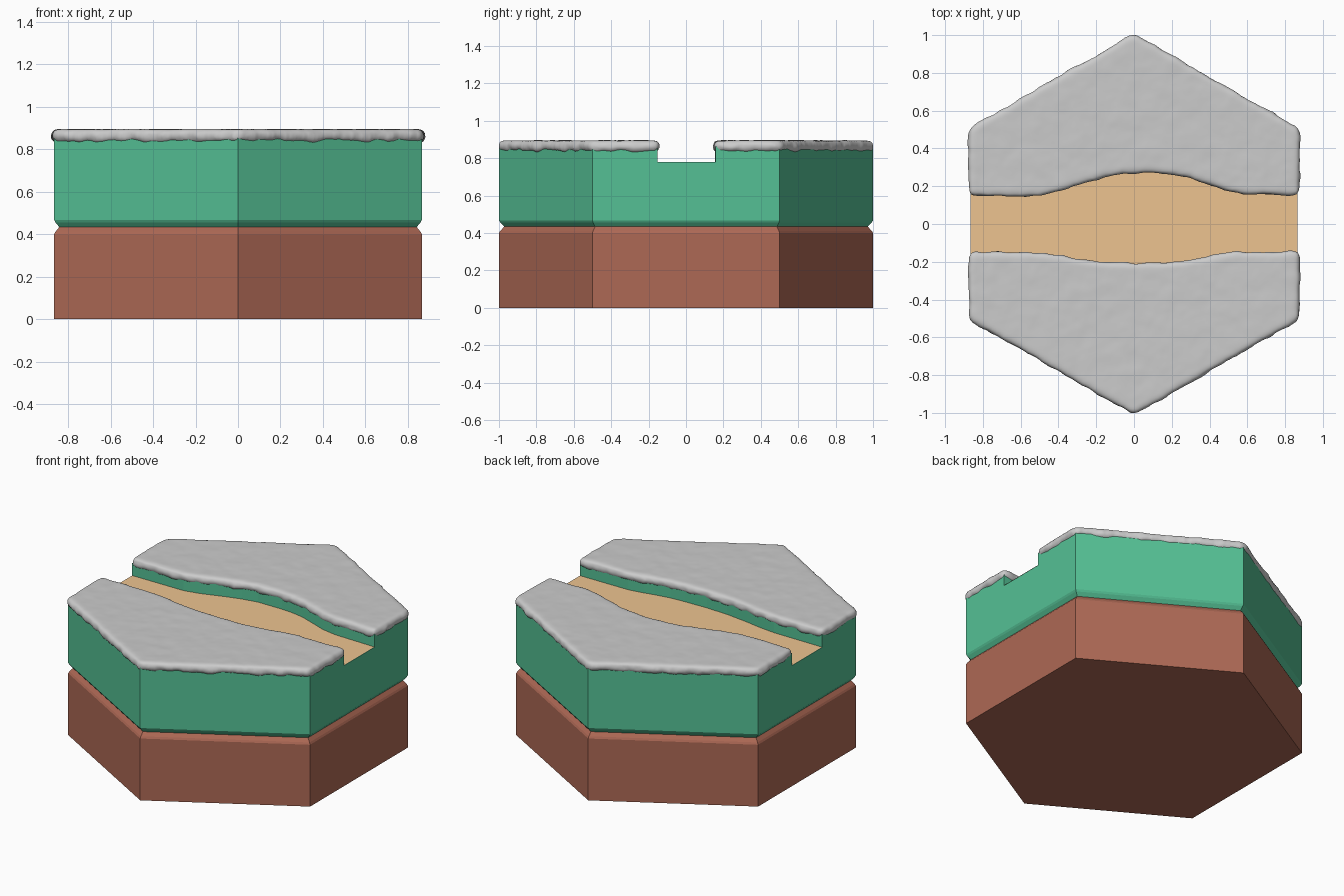
import bpy, bmesh, math
from mathutils import Vector, noise

if "Cube" in bpy.data.objects:
    bpy.data.objects.remove(bpy.data.objects["Cube"])

W = math.sqrt(3) / 2
# channel banks, left to right
UPPER = [(-W, .155), (-.5, .156), (-.4, .178), (-.25, .228), (-.15, .257), (-.05, .276), (.12, .276),
         (.2, .27), (.28, .256), (.38, .22), (.48, .183), (.58, .165), (W, .158)]
LOWER = [(-W, -.155), (-.52, -.157), (-.4, -.17), (-.3, -.188), (-.15, -.207), (0, -.213),
         (.15, -.21), (.25, -.204), (.35, -.188), (.42, -.172), (.52, -.155), (W, -.153)]


def material(name, rgb):
    m = bpy.data.materials.new(name)
    m.diffuse_color = (*rgb, 1)
    m.use_nodes = True
    m.node_tree.nodes["Principled BSDF"].inputs["Base Color"].default_value = m.diffuse_color
    return m


def finish(name, bm, mat=None):
    bmesh.ops.recalc_face_normals(bm, faces=bm.faces)
    me = bpy.data.meshes.new(name)
    bm.to_mesh(me)
    bm.free()
    ob = bpy.data.objects.new(name, me)
    bpy.context.collection.objects.link(ob)
    if mat:
        me.materials.append(mat)
    return ob


def apply_modifier(ob, mod):
    bpy.context.view_layer.objects.active = ob
    bpy.ops.object.modifier_apply(modifier=mod.name)


def prism(outline, z0, z1):
    bm = bmesh.new()
    lo = [bm.verts.new((x, y, z0)) for x, y in outline]
    hi = [bm.verts.new((x, y, z1)) for x, y in outline]
    bm.faces.new(lo)
    bm.faces.new(hi)
    n = len(outline)
    for i in range(n):
        j = (i + 1) % n
        bm.faces.new((lo[i], lo[j], hi[j], hi[i]))
    bmesh.ops.recalc_face_normals(bm, faces=bm.faces)
    return bm


def hex_stack(name, rings, mat):
    bm = bmesh.new()
    loops = [[bm.verts.new((r * math.sin(i * math.pi / 3), r * math.cos(i * math.pi / 3), z))
              for i in range(6)] for r, z in rings]
    for a, b in zip(loops, loops[1:]):
        for i in range(6):
            j = (i + 1) % 6
            bm.faces.new((a[i], a[j], b[j], b[i]))
    bm.faces.new(loops[0])
    bm.faces.new(loops[-1])
    return finish(name, bm, mat)


def snow_cap(name, bank, side):
    # outline overhangs the block and the channel slightly
    o = W + .011
    edge = [(x * o / W, y - side * .008) for x, y in bank]
    outline = edge + [(o, side * .506), (0, side * 1.012), (-o, side * .506)]
    bm = prism(outline, .835, .895)
    # round the plan corners, then the rim
    corners = [e for e in bm.edges if abs(e.verts[0].co.z - e.verts[1].co.z) > .01
               and e.calc_face_angle() > .6]
    bmesh.ops.bevel(bm, geom=corners, offset=.03, segments=5, profile=.5, affect='EDGES')
    bm.normal_update()
    rim = [e for e in bm.edges if abs(e.verts[0].co.z - e.verts[1].co.z) < .001]
    bmesh.ops.bevel(bm, geom=rim, offset=.026, segments=4, profile=.5, affect='EDGES')
    ob = finish(name, bm)
    mod = ob.modifiers.new("remesh", 'REMESH')
    mod.mode = 'VOXEL'
    mod.voxel_size = .012
    apply_modifier(ob, mod)
    # lumpy surface, stronger around the rim
    bm = bmesh.new()
    bm.from_mesh(ob.data)
    bm.normal_update()
    shifts = []
    for v in bm.verts:
        amp = .002 + .008 * (1 - max(0, v.normal.z))
        p = v.co * 13 + Vector((0, 0, side * 5))
        shifts.append(v.normal * amp * (noise.noise(p) + .4 * noise.noise(p * 2.3)))
    for v, s in zip(bm.verts, shifts):
        v.co += s
    bmesh.ops.smooth_vert(bm, verts=bm.verts, factor=.5, use_axis_x=True, use_axis_y=True, use_axis_z=True)
    for v in bm.verts:
        v.co.y = max(-1, min(1, v.co.y))
    for f in bm.faces:
        f.smooth = True
    bm.to_mesh(ob.data)
    bm.free()
    return ob


brown = material("earth", (.42, .14, .09))
green = material("ground", (.09, .53, .30))
tan = material("path", (.85, .55, .28))

# earth base and green block, meeting in a V-groove
hex_stack("earth_base", [(1, 0), (1, .40), (.993, .412), (.972, .434)], brown)
block = hex_stack("ground_block", [(.972, .434), (.993, .456), (1, .468), (1, .862)], green)

# channel cut through the block
channel = [(-1.1, UPPER[0][1])] + UPPER + [(1.1, UPPER[-1][1]), (1.1, LOWER[-1][1])] \
    + LOWER[::-1] + [(-1.1, LOWER[0][1])]
cutter = finish("channel_cutter", prism(channel, .78, 1.1))
cutter.hide_render = True
mod = block.modifiers.new("channel", 'BOOLEAN')
mod.operation = 'DIFFERENCE'
mod.solver = 'EXACT'
mod.object = cutter
apply_modifier(block, mod)
bpy.data.objects.remove(cutter)

# path surface on the channel floor
bm = bmesh.new()
up = [bm.verts.new((x, y, .782)) for x, y in UPPER]
low = [bm.verts.new((x, y, .782)) for x, y in LOWER]
bm.faces.new(low + up[::-1])
path = finish("path_floor", bm, tan)
if path.data.polygons[0].normal.z < 0:
    path.data.flip_normals()

# snow caps on both banks
snow_cap("snow_cap_back", UPPER, 1)
snow_cap("snow_cap_front", LOWER, -1)
